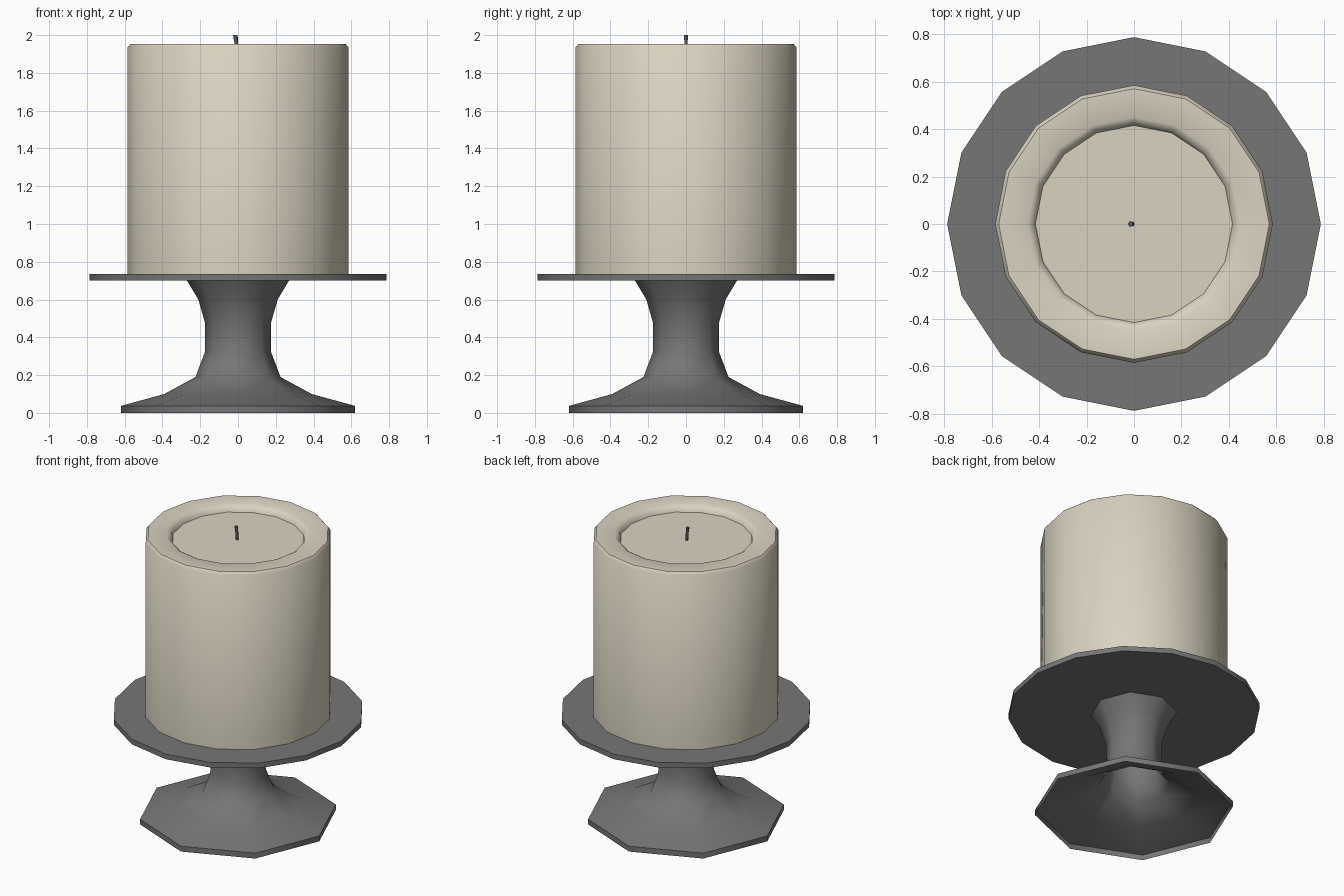
import bpy, bmesh, math

if "Cube" in bpy.data.objects:
    bpy.data.objects.remove(bpy.data.objects["Cube"])


def material(name, rgb):
    m = bpy.data.materials.new(name)
    m.diffuse_color = (*rgb, 1)
    m.use_nodes = True
    m.node_tree.nodes["Principled BSDF"].inputs["Base Color"].default_value = m.diffuse_color
    return m


DARK = material("dark grey metal", (0.18, 0.18, 0.18))
WAX = material("cream wax", (0.70, 0.65, 0.53))
WICK = material("charcoal wick", (0.09, 0.09, 0.09))


def lathe(name, profile, sides, mat, cap_start=False, cap_end=False, smooth=50):
    """Stack rings (radius, z, optional x offset) and bridge them."""
    bm = bmesh.new()
    rings = []
    for r, z, *off in profile:
        ox = off[0] if off else 0
        rings.append([bm.verts.new((ox + r * math.cos(2 * math.pi * i / sides),
                                    r * math.sin(2 * math.pi * i / sides), z))
                      for i in range(sides)])
    for a, b in zip(rings, rings[1:]):
        for i in range(sides):
            j = (i + 1) % sides
            bm.faces.new((a[i], a[j], b[j], b[i]))
    if cap_start:
        bm.faces.new(rings[0][::-1])
    if cap_end:
        bm.faces.new(rings[-1])
    me = bpy.data.meshes.new(name)
    bm.to_mesh(me)
    bm.free()
    me.materials.append(mat)
    ob = bpy.data.objects.new(name, me)
    bpy.context.collection.objects.link(ob)
    bpy.ops.object.select_all(action='DESELECT')
    ob.select_set(True)
    bpy.context.view_layer.objects.active = ob
    bpy.ops.object.shade_smooth_by_angle(angle=math.radians(smooth))
    return ob


# Octagonal foot and stem, a shell open underneath
lathe("pedestal", [(0.62, 0), (0.62, 0.037), (0.39, 0.10), (0.225, 0.19),
                   (0.176, 0.32), (0.174, 0.475), (0.21, 0.60), (0.27, 0.70)],
      8, DARK)

# Plate carrying the candle
lathe("plate", [(0.787, 0.70), (0.787, 0.735)], 16, DARK, True, True, 30)

# Candle with a rounded rim and a shallow well
lathe("candle", [(0.585, 0.735), (0.585, 1.935), (0.57, 1.953), (0.45, 1.953),
                 (0.425, 1.938), (0.415, 1.91)], 16, WAX, True, True)

# Slightly leaning wick
lathe("wick", [(0.009, 1.90, -0.006), (0.010, 1.96, -0.009), (0.012, 2.0, -0.014)],
      6, WICK, False, True, 65)
